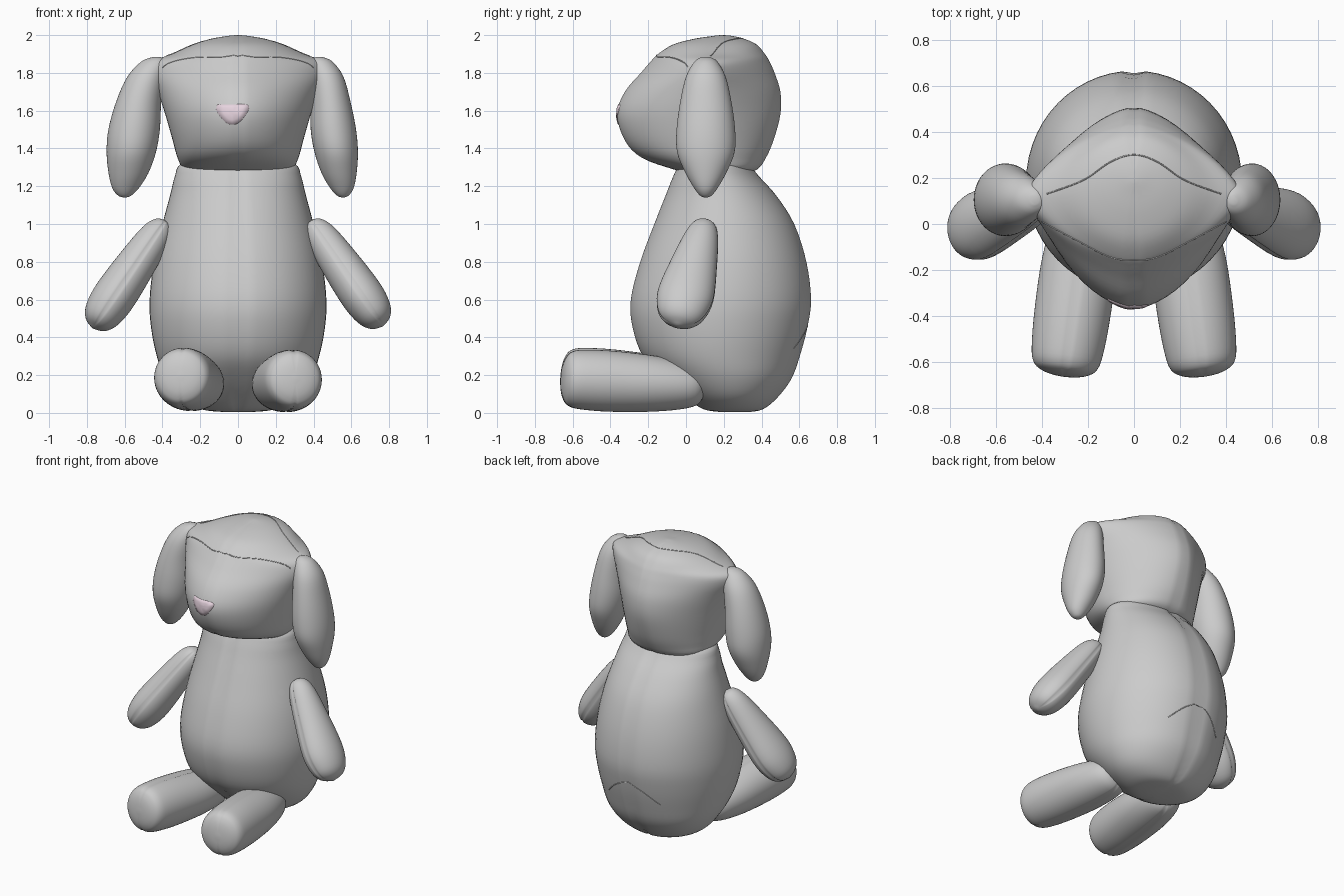
import bpy, bmesh, math
from mathutils import Vector
from mathutils.bvhtree import BVHTree

if "Cube" in bpy.data.objects:
    bpy.data.objects.remove(bpy.data.objects["Cube"])

SIDES = 56


def smooth_rows(rows, steps=4):
    """Catmull-Rom interpolation of equal-length number rows."""
    out = []
    for i in range(len(rows) - 1):
        p0, p1 = rows[max(i - 1, 0)], rows[i]
        p2, p3 = rows[i + 1], rows[min(i + 2, len(rows) - 1)]
        for s in range(steps):
            t = s / steps
            out.append([0.5 * (2 * b + (c - a) * t + (2 * a - 5 * b + 4 * c - d) * t * t
                               + (3 * b - a - 3 * c + d) * t ** 3)
                        for a, b, c, d in zip(p0, p1, p2, p3)])
    return out + [list(rows[-1])]


def make_object(name, bm):
    bmesh.ops.recalc_face_normals(bm, faces=bm.faces)
    me = bpy.data.meshes.new(name)
    bm.to_mesh(me)
    bm.free()
    for p in me.polygons:
        p.use_smooth = True
    ob = bpy.data.objects.new(name, me)
    bpy.context.collection.objects.link(ob)
    return ob


def loft(name, rows, u=Vector((1, 0, 0)), v=Vector((0, 1, 0)), side=1, seam=0.0):
    """Skin of rings; row = cx, cy, cz, radius_u, radius_v, exponent.
    The two v-side vertices of each ring are sunk to stitch a seam."""
    bm = bmesh.new()
    rings = []
    for k, (cx, cy, cz, ru, rv, n) in enumerate(smooth_rows(rows)):
        ru, rv = max(ru, 0.003), max(rv, 0.003)
        ring = []
        for j in range(SIDES):
            a = 2 * math.pi * j / SIDES
            c, s = math.cos(a), math.sin(a)
            x = math.copysign(abs(c) ** (2 / n), c) * ru
            y = math.copysign(abs(s) ** (2 / n), s) * rv
            if j in (SIDES // 4, 3 * SIDES // 4) and rv > 0.05:
                y -= math.copysign(seam * (1 + 0.4 * (k % 2)), y)
            p = Vector((cx, cy, cz)) + u * x + v * y
            ring.append(bm.verts.new((p.x * side, p.y, p.z)))
        rings.append(ring)
    for r0, r1 in zip(rings, rings[1:]):
        for j in range(SIDES):
            k = (j + 1) % SIDES
            bm.faces.new((r0[j], r0[k], r1[k], r1[j]))
    bm.faces.new(rings[0])
    bm.faces.new(rings[-1])
    return make_object(name, bm)


def torso(name, rows, seam):
    """Upright form from rows z, half width, front y, back y, exponent."""
    return loft(name, [(0, (f + b) / 2, z, w, (b - f) / 2, n) for z, w, f, b, n in rows], seam=seam)


def limb(name, a, b, profile, hint, side, seam):
    """Stuffed limb from a to b with rows t, radius_u, radius_v, exponent."""
    a, b, hint = Vector(a), Vector(b), Vector(hint)
    d = (b - a).normalized()
    v = (hint - d * hint.dot(d)).normalized()
    rows = [(*a.lerp(b, t), ru, rv, n) for t, ru, rv, n in profile]
    return loft(name, rows, d.cross(v), v, side, seam)


def surface(ob):
    me = ob.data
    return BVHTree.FromPolygons([x.co for x in me.vertices], [list(p.vertices) for p in me.polygons])


def stitch(name, ob, points, direction):
    """Thin stitched line dropped onto the surface of ob."""
    tree, d = surface(ob), Vector(direction)
    hits = [tree.ray_cast(Vector(p) - d * 3, d)[0] for p in smooth_rows(points, 8)]
    hits = [h for h in hits if h]
    cu = bpy.data.curves.new(name, 'CURVE')
    cu.dimensions = '3D'
    cu.bevel_depth = 0.003
    cu.bevel_resolution = 1
    sp = cu.splines.new('POLY')
    sp.points.add(len(hits) - 1)
    for q, h in zip(sp.points, hits):
        q.co = (*h, 1)
    bpy.context.collection.objects.link(bpy.data.objects.new(name, cu))


# Pear-shaped body
body = torso("body", [
    (0.005, 0.08, 0.18, 0.34, 2), (0.02, 0.20, 0.09, 0.41, 2), (0.08, 0.31, 0.00, 0.485, 2),
    (0.18, 0.385, -0.12, 0.56, 2), (0.30, 0.43, -0.23, 0.605, 2), (0.45, 0.46, -0.285, 0.645, 2),
    (0.60, 0.468, -0.295, 0.665, 2), (0.80, 0.445, -0.245, 0.64, 2), (1.00, 0.40, -0.17, 0.575, 2),
    (1.15, 0.36, -0.11, 0.48, 2), (1.25, 0.335, -0.07, 0.39, 2), (1.32, 0.30, -0.03, 0.33, 2),
    (1.36, 0.15, 0.05, 0.25, 2)], 0.011)

# Head with pointed muzzle and wide crown
head = torso("head", [
    (1.26, 0.20, 0.05, 0.30, 2), (1.29, 0.285, -0.07, 0.38, 2), (1.35, 0.32, -0.235, 0.425, 1.9),
    (1.44, 0.345, -0.325, 0.465, 1.8), (1.58, 0.385, -0.369, 0.503, 1.65), (1.70, 0.425, -0.327, 0.503, 1.55),
    (1.80, 0.465, -0.242, 0.472, 1.45), (1.86, 0.455, -0.19, 0.445, 1.45), (1.90, 0.35, -0.15, 0.42, 1.65),
    (1.95, 0.24, -0.07, 0.375, 1.9), (1.98, 0.145, 0.04, 0.31, 2), (1.995, 0.06, 0.14, 0.25, 2),
    (2.00, 0.01, 0.18, 0.20, 2)], 0.006)

# Floppy ears, the left one fuller and flared further out
EAR = [(1.885, 0.43, 0.015, 0.02), (1.86, 0.44, 0.06, 0.06), (1.78, 0.47, 0.088, 0.105),
       (1.65, 0.49, 0.105, 0.135), (1.50, 0.505, 0.12, 0.155), (1.38, 0.52, 0.115, 0.152),
       (1.27, 0.535, 0.093, 0.108), (1.19, 0.55, 0.062, 0.062), (1.15, 0.555, 0.03, 0.03),
       (1.14, 0.555, 0.004, 0.005)]
for side, label, flare in ((1, "right", 0.0), (-1, "left", 0.045)):
    loft(label + "_ear", [(x + flare * min(1, (1.885 - z) / 0.3), 0.105, z, rx * (1 + 3 * flare), ry, 2)
                          for z, x, rx, ry in EAR], side=side)

# Arms and legs
ARM = [(0, 0.01, 0.01, 2), (0.03, 0.05, 0.055, 2), (0.14, 0.083, 0.088, 2), (0.40, 0.103, 0.122, 2),
       (0.70, 0.114, 0.15, 2), (0.87, 0.10, 0.13, 2), (0.96, 0.065, 0.085, 2), (1, 0.01, 0.01, 2)]
LEG = [(0, 0.02, 0.02, 2), (0.03, 0.09, 0.085, 2), (0.12, 0.135, 0.12, 2), (0.35, 0.163, 0.148, 2),
       (0.65, 0.165, 0.162, 2), (0.86, 0.155, 0.158, 2), (0.94, 0.138, 0.142, 2),
       (0.975, 0.105, 0.11, 2), (0.993, 0.06, 0.065, 2), (1, 0.01, 0.01, 2)]
for side, label, lift in ((1, "right", 0.0), (-1, "left", 0.012)):
    limb(label + "_arm", (0.385, 0.105, 1.015), (0.768, -0.045, 0.462 - lift), ARM, (0, 1, 0), side, 0.006)
    limb(label + "_leg", (0.20, 0.10, 0.138), (0.305, -0.662, 0.183 + lift), LEG, (0, 0, 1), side, 0.005)

# Sewn crown panel and seat dart
stitch("front_crown_seam", head, [(-0.40, 0.01, 0), (-0.25, -0.07, 0), (-0.1, -0.145, 0), (0, -0.155, 0),
                                  (0.1, -0.145, 0), (0.25, -0.07, 0), (0.40, 0.01, 0)], (0, 0, -1))
stitch("back_crown_seam", head, [(-0.38, 0.13, 0), (-0.22, 0.19, 0), (-0.1, 0.27, 0), (0, 0.30, 0),
                                 (0.1, 0.27, 0), (0.22, 0.19, 0), (0.38, 0.13, 0)], (0, 0, -1))
stitch("seat_seam", body, [(-0.20, 0, 0.34), (-0.1, 0, 0.43), (0, 0, 0.47), (0.1, 0, 0.43),
                           (0.20, 0, 0.34)], (0, -1, 0))

# Pink nose patch following the muzzle
tree = surface(head)
outline = smooth_rows([(-0.11, 1.632), (-0.03, 1.634), (0.05, 1.632), (0.055, 1.60), (0.01, 1.54),
                       (-0.03, 1.525), (-0.07, 1.54), (-0.115, 1.60), (-0.11, 1.632)])[:-1]
bm = bmesh.new()
loops = []
for f, lift in ((1.0, -0.004), (0.97, 0.004), (0.6, 0.006), (0.25, 0.006)):
    loop = []
    for x, z in outline:
        px, pz = -0.03 + (x + 0.03) * f, 1.59 + (z - 1.59) * f
        hit = tree.ray_cast(Vector((px, -2, pz)), Vector((0, 1, 0)))[0]
        loop.append(bm.verts.new((px, hit.y - lift, pz)))
    loops.append(loop)
for l0, l1 in zip(loops, loops[1:]):
    for j in range(len(l0)):
        k = (j + 1) % len(l0)
        bm.faces.new((l0[j], l0[k], l1[k], l1[j]))
bm.faces.new(loops[-1])
nose = make_object("nose", bm)
if sum(p.normal.y for p in nose.data.polygons) > 0:
    nose.data.flip_normals()
pink = bpy.data.materials.new("pink_felt")
pink.diffuse_color = (0.80, 0.66, 0.74, 1)
pink.use_nodes = True
pink.node_tree.nodes["Principled BSDF"].inputs["Base Color"].default_value = pink.diffuse_color
nose.data.materials.append(pink)
